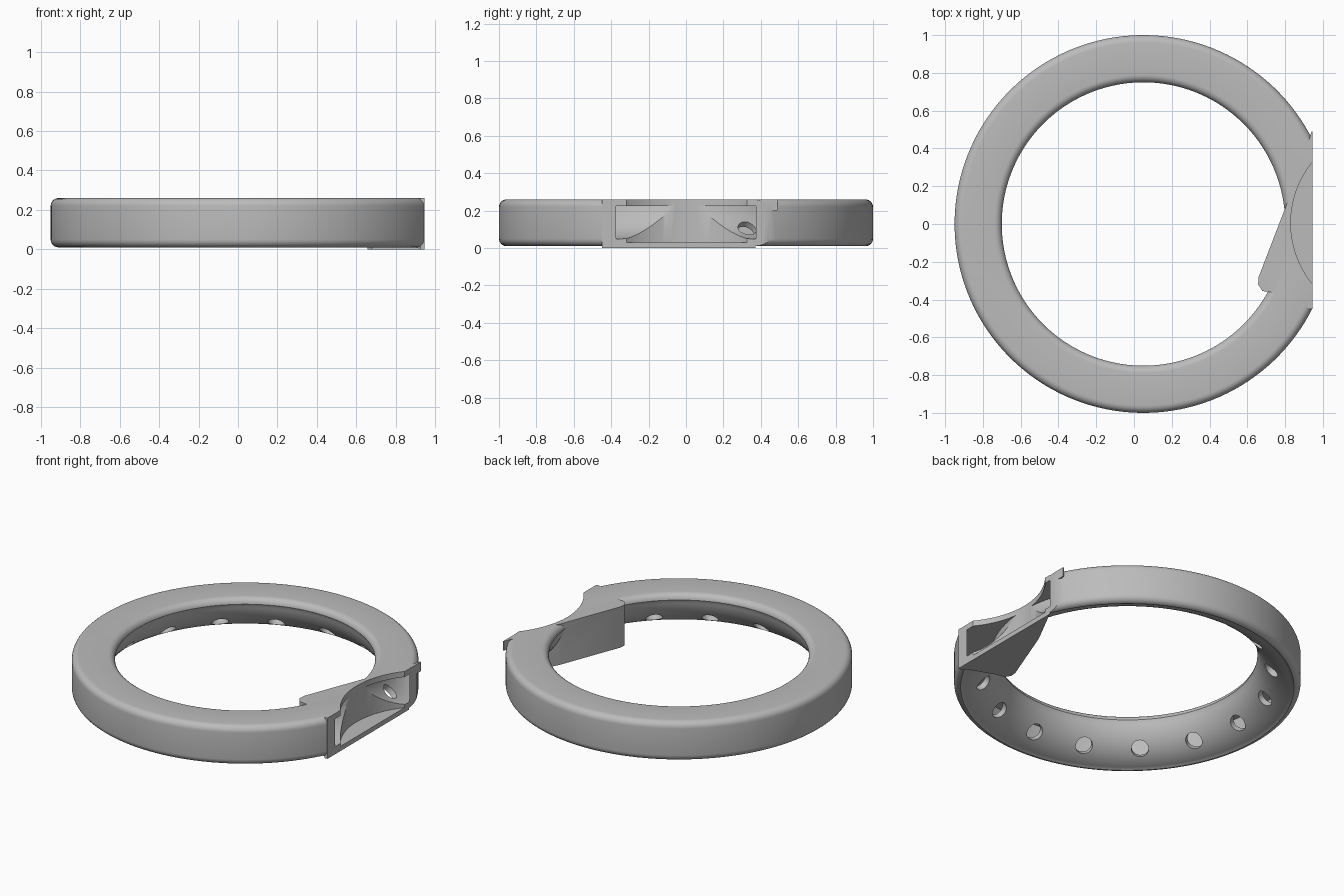
import bpy, bmesh, math
from mathutils import Vector, Matrix

cube = bpy.data.objects.get("Cube")
if cube:
    bpy.data.objects.remove(cube, do_unlink=True)

CX = 0.05      # ring axis
FACE = 0.945   # flat inlet plane

grey = bpy.data.materials.new("plain_grey")
grey.use_nodes = True
colour = (0.5, 0.5, 0.5, 1)
grey.diffuse_color = colour
grey.node_tree.nodes["Principled BSDF"].inputs["Base Color"].default_value = colour


def finish(bm, name):
    bmesh.ops.recalc_face_normals(bm, faces=bm.faces)
    mesh = bpy.data.meshes.new(name)
    bm.to_mesh(mesh)
    bm.free()
    mesh.materials.append(grey)
    ob = bpy.data.objects.new(name, mesh)
    bpy.context.collection.objects.link(ob)
    return ob


def arc(cx, cz, r, a0, a1, n):
    angles = [math.radians(a0 + (a1 - a0) * i / n) for i in range(n + 1)]
    return [(cx + r * math.cos(a), cz + r * math.sin(a)) for a in angles]


def revolve(name, profile, steps=144):
    """Closed (radius, z) profile turned about the ring axis."""
    bm = bmesh.new()
    rings = []
    for i in range(steps):
        a = math.tau * (i + 0.5) / steps
        rings.append([bm.verts.new((CX + r * math.cos(a), r * math.sin(a), z))
                      for r, z in profile])
    n = len(profile)
    for i in range(steps):
        p, q = rings[i], rings[(i + 1) % steps]
        for j in range(n):
            k = (j + 1) % n
            bm.faces.new((p[j], q[j], q[k], p[k]))
    return finish(bm, name)


def prism(name, outline, z0, z1):
    bm = bmesh.new()
    base = bm.faces.new([bm.verts.new((x, y, z0)) for x, y in outline])
    top = bmesh.ops.extrude_face_region(bm, geom=[base])["geom"]
    bmesh.ops.translate(bm, vec=(0, 0, z1 - z0),
                        verts=[v for v in top if isinstance(v, bmesh.types.BMVert)])
    return finish(bm, name)


def combine(target, other, operation):
    other.hide_render = True
    mod = target.modifiers.new("cut", "BOOLEAN")
    mod.operation = operation
    mod.solver = "EXACT"
    mod.object = other
    bpy.context.view_layer.objects.active = target
    bpy.ops.object.modifier_apply(modifier=mod.name)
    bpy.data.objects.remove(other, do_unlink=True)


# Ring body: rounded corners, flat top, curved underside
body = revolve("air_ring",
               arc(0.96, 0.22, 0.04, 0, 90, 6) + arc(0.79, 0.22, 0.04, 90, 175, 6)
               + arc(1.0, 0.26, 0.25, 190, 260, 16) + arc(0.96, 0.05, 0.04, 272, 360, 6))

# Inlet housing and its small upper tip
housing = prism("inlet_housing",
                [(1.1, -0.45), (1.1, 0.38), (0.95, 0.38), (0.81, 0.11), (0.66, -0.28),
                 (0.657, -0.32), (0.68, -0.355), (0.73, -0.362), (0.91, -0.43), (0.925, -0.45)],
                0, 0.2595)
combine(body, housing, "UNION")
tip = prism("inlet_tip", [(1.1, 0.372), (1.1, 0.49), (0.94, 0.49), (0.925, 0.44), (0.86, 0.41)],
            0.2, 0.259)
combine(body, tip, "UNION")

# Hollow channel inside the ring
channel = revolve("channel_cutter",
                  [(0.97, 0.05), (0.97, 0.225)] + arc(1.0, 0.26, 0.215, 189.5, 261, 16))
combine(body, channel, "DIFFERENCE")

# Round mouth of the inlet, leaving the floor
mouth = prism("mouth_cutter", arc(1.34, 0.005, 0.51, 1, 358, 144), 0.03, 0.4)
combine(body, mouth, "DIFFERENCE")

# Flat inlet plane
plane = prism("plane_cutter", [(FACE, -0.8), (1.4, -0.8), (1.4, 0.8), (FACE, 0.8)], -0.2, 0.5)
combine(body, plane, "DIFFERENCE")

# Nozzle holes through the curved underside
bm = bmesh.new()
for k in range(1, 15):
    a = math.radians(22.5 * k)
    axis = Vector((-math.cos(a), -math.sin(a), -1.08)).normalized()
    centre = Vector((CX + math.cos(a), math.sin(a), 0.26)) + axis * 0.24
    place = Matrix.Translation(centre) @ axis.to_track_quat("Z", "Y").to_matrix().to_4x4()
    bmesh.ops.create_cone(bm, cap_ends=True, segments=28, radius1=0.05, radius2=0.05,
                          depth=0.12, matrix=place)
combine(body, finish(bm, "nozzle_cutter"), "DIFFERENCE")

bpy.ops.object.select_all(action="DESELECT")
body.select_set(True)
bpy.context.view_layer.objects.active = body
bpy.ops.object.shade_smooth_by_angle(angle=math.radians(30))
